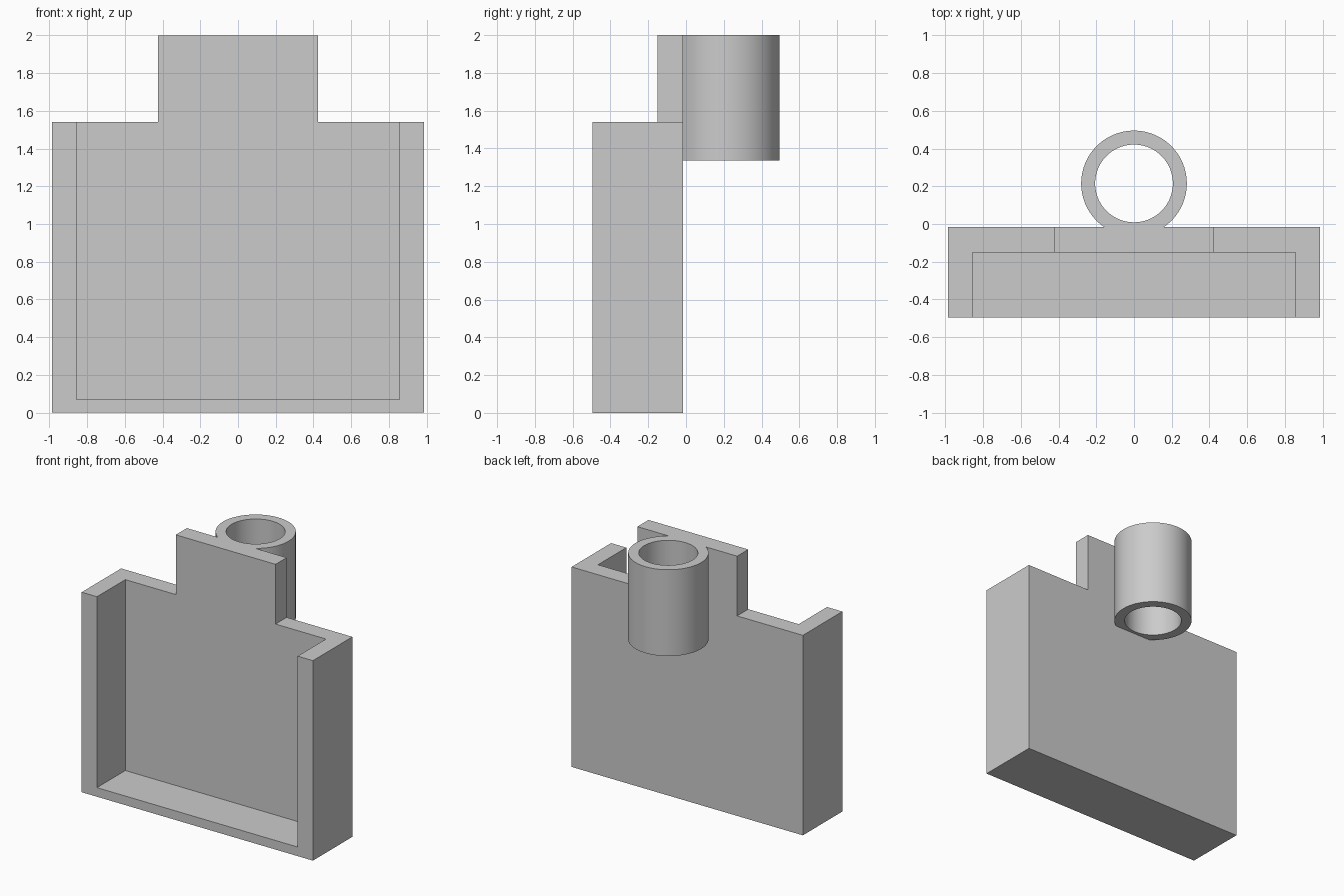
import bpy
import bmesh
import math
from mathutils import Matrix

if "Cube" in bpy.data.objects:
    bpy.data.objects.remove(bpy.data.objects["Cube"], do_unlink=True)

# Shared dimensions
FRONT, BACK, WALL = -0.495, -0.015, -0.15
HALF_W, HALF_TAB, HALF_IN = 0.985, 0.425, 0.855
SHOULDER, TOP = 1.54, 2.0

grey = bpy.data.materials.new("light_grey")
grey.use_nodes = True
colour = (0.6, 0.6, 0.6, 1.0)
grey.diffuse_color = colour
grey.node_tree.nodes["Principled BSDF"].inputs["Base Color"].default_value = colour


def add_object(name, bm):
    bmesh.ops.recalc_face_normals(bm, faces=bm.faces)
    mesh = bpy.data.meshes.new(name)
    bm.to_mesh(mesh)
    bm.free()
    mesh.materials.append(grey)
    obj = bpy.data.objects.new(name, mesh)
    bpy.context.collection.objects.link(obj)
    return obj


def activate(obj):
    bpy.ops.object.select_all(action="DESELECT")
    obj.select_set(True)
    bpy.context.view_layer.objects.active = obj


def extrude_profile(name, half, y0, y1):
    """Mirror a half outline in x/z, then extrude it from y0 to y1."""
    outline = half + [(-x, z) for x, z in reversed(half)]
    bm = bmesh.new()
    face = bm.faces.new([bm.verts.new((x, y0, z)) for x, z in outline])
    new = bmesh.ops.extrude_face_region(bm, geom=[face])["geom"]
    verts = [v for v in new if isinstance(v, bmesh.types.BMVert)]
    bmesh.ops.translate(bm, verts=verts, vec=(0, y1 - y0, 0))
    return add_object(name, bm)


# Open-topped tray with a raised back tab
tray = extrude_profile(
    "tray_holder",
    [(HALF_W, 0), (HALF_W, SHOULDER), (HALF_TAB, SHOULDER), (HALF_TAB, TOP)],
    FRONT, BACK)
cutter = extrude_profile(
    "recess_cutter", [(HALF_IN, 0.07), (HALF_IN, TOP + 0.2)], FRONT - 0.2, WALL)
cutter.hide_render = True
cut = tray.modifiers.new("recess", "BOOLEAN")
cut.operation = "DIFFERENCE"
cut.solver = "EXACT"
cut.object = cutter
activate(tray)
bpy.ops.object.modifier_apply(modifier=cut.name)
bpy.data.objects.remove(cutter, do_unlink=True)

# Mounting tube: a revolved wall section, trimmed flat where it meets the back
R_OUT, R_IN, TUBE_BOTTOM, CENTRE_Y = 0.28, 0.206, 1.335, 0.215
bm = bmesh.new()
section = [bm.verts.new((r, 0, z)) for r, z in (
    (R_IN, TUBE_BOTTOM), (R_OUT, TUBE_BOTTOM), (R_OUT, TOP), (R_IN, TOP))]
edges = [bm.edges.new((section[i], section[(i + 1) % 4])) for i in range(4)]
bmesh.ops.spin(bm, geom=section + edges, cent=(0, 0, 0), axis=(0, 0, 1),
               angle=math.tau, steps=96)
bmesh.ops.remove_doubles(bm, verts=bm.verts, dist=0.0001)
bmesh.ops.transform(bm, matrix=Matrix.Translation((0, CENTRE_Y, 0)), verts=bm.verts)
bmesh.ops.bisect_plane(bm, geom=bm.verts[:] + bm.edges[:] + bm.faces[:],
                       plane_co=(0, BACK, 0), plane_no=(0, -1, 0), clear_outer=True)
bmesh.ops.holes_fill(bm, edges=[e for e in bm.edges if e.is_boundary], sides=0)
tube = add_object("mounting_tube", bm)
activate(tube)
bpy.ops.object.shade_smooth_by_angle(angle=math.radians(30))
